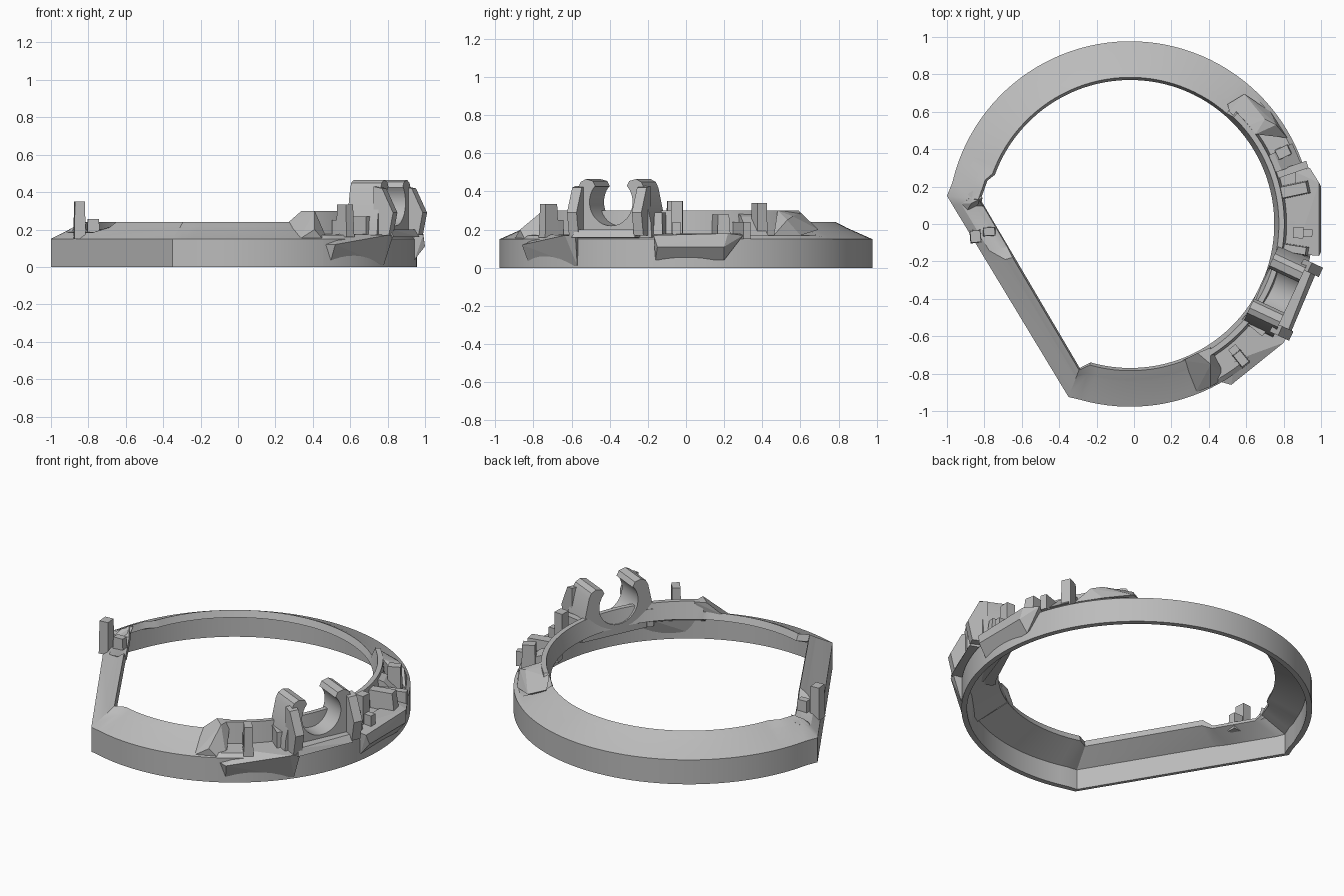
import bpy, bmesh, math
from mathutils import Vector

cube = bpy.data.objects.get("Cube")
if cube:
    bpy.data.objects.remove(cube)

grey = bpy.data.materials.new("plain_grey")
grey.use_nodes = True
COLOUR = (0.5, 0.5, 0.5, 1)
grey.diffuse_color = COLOUR
grey.node_tree.nodes["Principled BSDF"].inputs["Base Color"].default_value = COLOUR


def finish(name, bm, smooth=False):
    bmesh.ops.recalc_face_normals(bm, faces=bm.faces)
    mesh = bpy.data.meshes.new(name)
    bm.to_mesh(mesh)
    bm.free()
    mesh.materials.append(grey)
    obj = bpy.data.objects.new(name, mesh)
    bpy.context.collection.objects.link(obj)
    if smooth:
        bpy.ops.object.select_all(action='DESELECT')
        obj.select_set(True)
        bpy.context.view_layer.objects.active = obj
        bpy.ops.object.shade_smooth_by_angle(angle=math.radians(30))
    return obj


def hull(name, points):
    bm = bmesh.new()
    for p in points:
        bm.verts.new(p)
    result = bmesh.ops.convex_hull(bm, input=bm.verts)
    loose = [v for v in bm.verts if not v.link_faces]
    bmesh.ops.delete(bm, geom=loose, context='VERTS')
    bmesh.ops.dissolve_limit(bm, angle_limit=0.02, verts=bm.verts, edges=bm.edges)
    return finish(name, bm)


def polar(r, degrees, t=0.0, z=0.0):
    """Point at a radius along a direction, shifted sideways by t."""
    a = math.radians(degrees)
    return Vector((r * math.cos(a) - t * math.sin(a),
                   r * math.sin(a) + t * math.cos(a), z))


def block(name, r, degrees, depth, width, z0, z1, taper=1.0):
    """Upright block whose depth runs radially."""
    pts = []
    for z, k in ((z0, 1.0), (z1, taper)):
        for i in (-1, 1):
            for j in (-1, 1):
                pts.append(polar(r + i * depth * k / 2, degrees, j * width * k / 2, z))
    return hull(name, pts)


# Cross-sections: (fraction from outer edge to inner lip, height)
UNDER = [(1, 0.2), (0.15, 0.125), (0.15, 0)]
PLAIN = [(0, 0), (0, 0.15), (0.65, 0.21), (0.7, 0.216), (0.93, 0.24)] + UNDER
NOTCH = [(0, 0), (0, 0.15), (0.3, 0.185), (0.7, 0.188), (0.96, 0.19),
         (1, 0.17), (0.15, 0.12), (0.15, 0)]
DECK = [(0, 0), (0, 0.15), (0.12, 0.17), (0.68, 0.175), (0.74, 0.3),
        (0.88, 0.3), (1, 0.2), (0.15, 0.11), (0.15, 0)]
PLAIN.insert(2, (0.12, 0.161))
NOTCH.insert(2, (0.12, 0.164))

# Ring body: swept arc closed by a straight side
CENTRE = Vector((-0.02, 0, 0))
stations = []


def arc(start, end, profile):
    count = max(1, round((end - start) / 3))
    for i in range(count + 1):
        a = start + (end - start) * i / count
        stations.append((CENTRE + polar(0.977, a), CENTRE + polar(0.77, a), profile))


arc(-106, -61, PLAIN)
arc(-60.5, 46, DECK)
arc(49, 160, PLAIN)
for a in (163, 167):
    inner = Vector((-0.77, 0.27, 0)).lerp(Vector((-0.82, 0.13, 0)), (a - 160) / 11)
    stations.append((CENTRE + polar(0.977, a), inner, PLAIN))
top_out, top_in = Vector((-1, 0.15, 0)), Vector((-0.82, 0.13, 0))
low_out, low_in = Vector((-0.35, -0.925, 0)), Vector((-0.29, -0.77, 0))
for u, profile in ((0, PLAIN), (0.04, NOTCH), (0.28, NOTCH), (0.34, PLAIN), (1, PLAIN)):
    stations.append((top_out.lerp(low_out, u), top_in.lerp(low_in, u), profile))

bm = bmesh.new()
rings = []
for outer, inner, profile in stations:
    rings.append([bm.verts.new(outer.lerp(inner, t) + Vector((0, 0, z))) for t, z in profile])
for a, b in zip(rings, rings[1:] + rings[:1]):
    for k in range(len(a)):
        n = (k + 1) % len(a)
        bm.faces.new((a[k], a[n], b[n], b[k]))
finish("ring_body", bm, smooth=True)

# Sloped wall closing the front end of the deck
hull("front_end_wall", [
    (0.26, -0.73, 0.23), (0.34, -0.69, 0.3), (0.41, -0.66, 0.3), (0.41, -0.75, 0.3),
    (0.33, -0.9, 0.15), (0.41, -0.87, 0.2), (0.46, -0.84, 0.14), (0.48, -0.8, 0.14),
    (0.36, -0.7, 0.2)])

# Flat outer panels standing just proud of the ring
hull("front_panel", [
    (0.49, -0.82, 0.01), (0.78, -0.57, 0.01), (0.45, -0.84, 0.12), (0.52, -0.86, 0.12),
    (0.8, -0.635, 0.17), (0.83, -0.58, 0.17), (0.54, -0.73, 0.175), (0.72, -0.55, 0.175)])
hull("side_panel", [
    (0.945, -0.16, 0.04), (0.945, 0.2, 0.04), (1, -0.15, 0.11), (1, 0.2, 0.11),
    (0.99, -0.17, 0.17), (0.99, 0.22, 0.18), (0.94, 0.3, 0.17), (0.86, -0.16, 0.18),
    (0.86, 0.28, 0.18)])
hull("clamp_footing", [
    (0.83, -0.6, 0.16), (0.97, -0.27, 0.16), (0.82, -0.58, 0.2), (0.95, -0.25, 0.2),
    (0.64, -0.52, 0.2), (0.78, -0.18, 0.2), (0.66, -0.52, 0.15), (0.78, -0.18, 0.15)])

# Faceted mound at the back end of the deck
hull("back_mound", [
    (0.51, 0.6, 0.29), (0.6, 0.52, 0.3), (0.65, 0.48, 0.3), (0.59, 0.695, 0.2),
    (0.5, 0.64, 0.23), (0.73, 0.6, 0.17), (0.7, 0.56, 0.27), (0.76, 0.53, 0.25),
    (0.82, 0.46, 0.17), (0.66, 0.49, 0.17), (0.56, 0.6, 0.17)])

# Open round clamp: profile in sideways offset and height
left = [(-0.235, 0.16), (-0.23, 0.24), (-0.19, 0.42), (-0.175, 0.45), (-0.145, 0.465),
        (-0.105, 0.455), (-0.09, 0.425)]
bowl = [(0.125 * math.sin(math.radians(a)), 0.345 - 0.125 * math.cos(math.radians(a)))
        for a in range(-132, 133, 12)]
outline = left + bowl + [(-t, z) for t, z in reversed(left)]
AIM = -25
bm = bmesh.new()
ends = [[bm.verts.new(polar(r, AIM, t, z)) for t, z in outline] for r in (0.75, 0.93)]
for loop in ends:
    bm.faces.new(loop)
for k in range(len(outline)):
    n = (k + 1) % len(outline)
    bm.faces.new((ends[0][k], ends[0][n], ends[1][n], ends[1][k]))
finish("round_clamp", bm, smooth=True)

# Buttresses on the outside of both prongs
for side, label in ((-1, "front"), (1, "back")):
    hull(label + "_clamp_buttress", [
        polar(r, AIM, side * t, z) for t in (0.16, 0.215)
        for r, z in ((0.9, 0.17), (0.9, 0.43), (0.95, 0.42), (1.015, 0.29), (0.99, 0.17))])

# Upright pegs on the deck
block("front_peg", 0.92, -51.5, 0.09, 0.055, 0.16, 0.335, 0.85)
block("front_peg_foot", 0.88, -51.5, 0.08, 0.05, 0.16, 0.25)
block("side_peg", 0.88, -3, 0.055, 0.06, 0.16, 0.35)
block("side_peg_foot", 0.92, -3, 0.07, 0.04, 0.16, 0.24)
block("back_peg", 0.885, 25.7, 0.08, 0.06, 0.14, 0.34, 0.9)

# Cross ribs and small dividers
block("rib_beside_clamp", 0.87, -9, 0.15, 0.05, 0.16, 0.29, 0.8)
block("middle_rib", 0.86, 12, 0.2, 0.07, 0.16, 0.28, 0.85)
block("back_rib", 0.88, 19, 0.2, 0.04, 0.15, 0.24)
block("front_divider", 0.84, -40, 0.14, 0.04, 0.16, 0.27)
hull("back_rib_brace", [
    polar(r, a, 0, z) for a in (20, 27)
    for r, z in ((0.78, 0.17), (0.78, 0.29), (0.84, 0.27), (0.95, 0.17))])

# Peg and stop on the straight side
block("straight_side_peg", 0.85, 184.5, 0.06, 0.07, 0.15, 0.35, 0.9)
block("straight_side_stop", 0.775, 183, 0.07, 0.05, 0.15, 0.255, 0.85)
hull("straight_side_corner", [
    (-0.96, 0.11, 0.16), (-0.87, 0.11, 0.22), (-0.81, 0.14, 0.24), (-0.86, 0.18, 0.22),
    (-0.82, 0.1, 0.17), (-0.9, 0.06, 0.17)])
